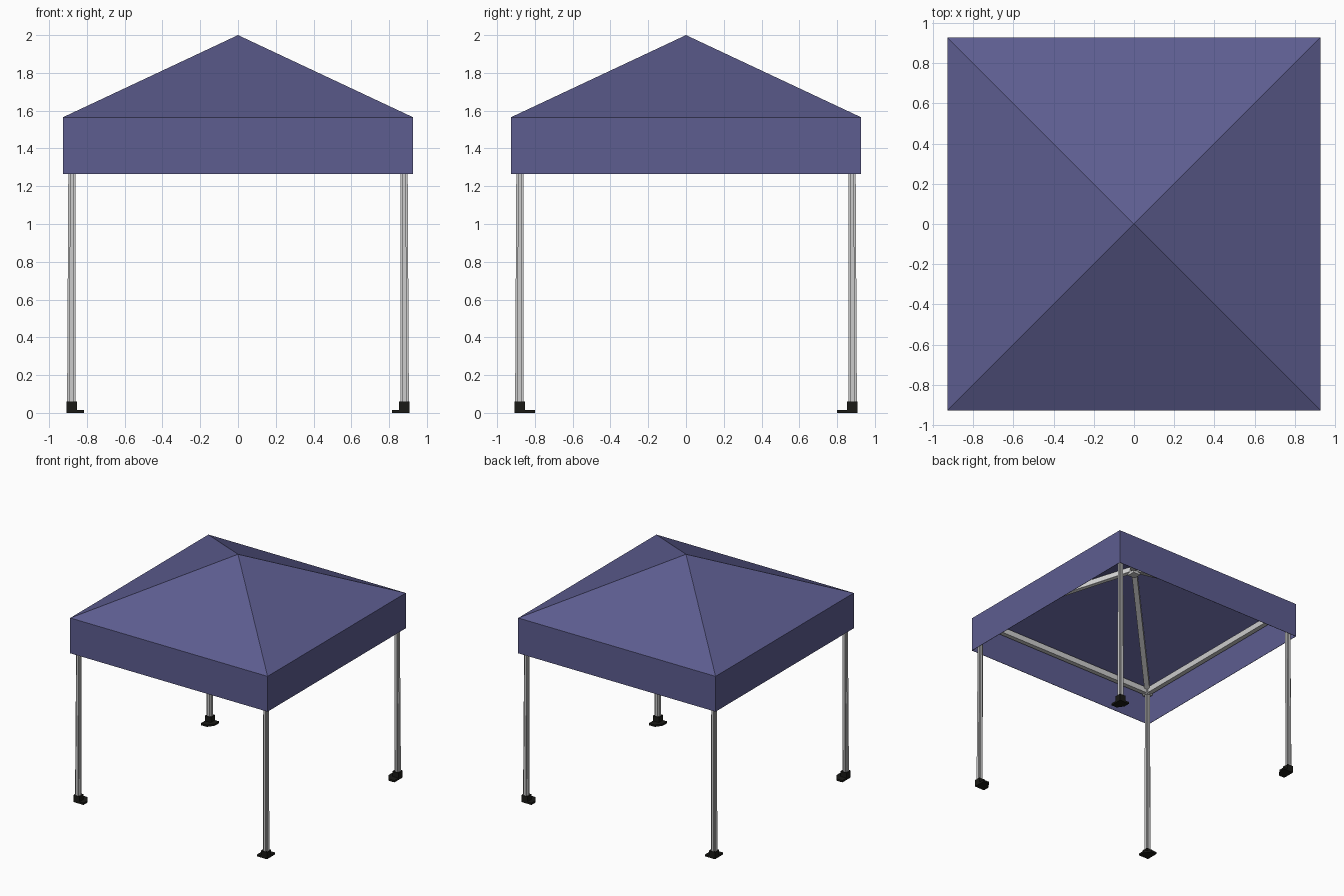
import bpy, bmesh
from mathutils import Vector

if "Cube" in bpy.data.objects:
    bpy.data.objects.remove(bpy.data.objects["Cube"])


def material(name, color):
    m = bpy.data.materials.new(name)
    m.diffuse_color = (*color, 1)
    m.use_nodes = True
    m.node_tree.nodes["Principled BSDF"].inputs["Base Color"].default_value = m.diffuse_color
    return m


NAVY = material("navy_fabric", (0.11, 0.11, 0.28))
BLACK = material("black_plastic", (0.01, 0.01, 0.008))


def finish(name, bm, mat=None, mirror=""):
    bmesh.ops.recalc_face_normals(bm, faces=bm.faces)
    me = bpy.data.meshes.new(name)
    bm.to_mesh(me)
    bm.free()
    ob = bpy.data.objects.new(name, me)
    bpy.context.collection.objects.link(ob)
    if mat:
        me.materials.append(mat)
    if mirror:
        mod = ob.modifiers.new("mirror", 'MIRROR')
        mod.use_axis = ('x' in mirror, 'y' in mirror, False)
        mod.use_mirror_merge = False
    return ob


def loft(name, bottom, top, z0, z1, mat=None, mirror="xy"):
    """Closed prism between two outlines with equal point counts."""
    bm = bmesh.new()
    a = [bm.verts.new((x, y, z0)) for x, y in bottom]
    b = [bm.verts.new((x, y, z1)) for x, y in top]
    n = len(a)
    bm.faces.new(a)
    bm.faces.new(b)
    for i in range(n):
        j = (i + 1) % n
        bm.faces.new((a[i], a[j], b[j], b[i]))
    return finish(name, bm, mat, mirror)


def square(lo, hi):
    return [(lo, lo), (hi, lo), (hi, hi), (lo, hi)]


def beam(name, p, q, width, height, mirror):
    """Rectangular tube running from p to q."""
    p, q = Vector(p), Vector(q)
    d = (q - p).normalized()
    side = d.cross(Vector((0, 0, 1))).normalized()
    up = side.cross(d)
    bm = bmesh.new()
    for end in (p, q):
        for s, u in ((-1, -1), (1, -1), (1, 1), (-1, 1)):
            bm.verts.new(end + side * s * width / 2 + up * u * height / 2)
    bmesh.ops.convex_hull(bm, input=bm.verts[:])
    bmesh.ops.dissolve_limit(bm, angle_limit=0.01, verts=bm.verts[:], edges=bm.edges[:])
    return finish(name, bm, None, mirror)


def fluted(lo, hi):
    """Square outline with a notch at every corner."""
    n = (hi - lo) * 0.24
    a, b = lo + n, hi - n
    return [(a, lo), (b, lo), (b, a), (hi, a), (hi, b), (b, b),
            (b, hi), (a, hi), (a, b), (lo, b), (lo, a), (a, a)]


# Fabric canopy: pyramid roof and hanging skirt, open underneath
R, EAVE, HEM, PEAK = 0.927, 1.565, 1.265, 2.0
bm = bmesh.new()
ring = square(-R, R)
hem = [bm.verts.new((x, y, HEM)) for x, y in ring]
eave = [bm.verts.new((x, y, EAVE)) for x, y in ring]
peak = bm.verts.new((0, 0, PEAK))
for i in range(4):
    j = (i + 1) % 4
    bm.faces.new((hem[i], hem[j], eave[j], eave[i]))
    bm.faces.new((eave[i], eave[j], peak))
canopy = finish("canopy", bm, NAVY)
thick = canopy.modifiers.new("thickness", 'SOLIDIFY')
thick.thickness = 0.004

# Fluted legs, slightly wider at the bottom on the outer side
loft("legs", fluted(0.86, 0.905), fluted(0.86, 0.897), 0.015, 1.53)

# Feet: socket block and base plate with clipped inner corner
loft("foot_sockets", square(0.853, 0.909), square(0.853, 0.909), 0, 0.06, BLACK)
plate = [(0.909, 0.909), (0.815, 0.909), (0.815, 0.853), (0.853, 0.8), (0.909, 0.8)]
loft("foot_plates", plate, plate, 0, 0.016, BLACK)

# Eave rails and corner brackets
E, Z = 0.88, 1.53
beam("side_rails", (E, -E, Z), (E, E, Z), 0.04, 0.05, "x")
beam("end_rails", (-E, E, Z), (E, E, Z), 0.04, 0.05, "y")
loft("corner_brackets", square(0.852, 0.907), square(0.852, 0.907), 1.495, 1.56)

# Hip rafters rising to the central hub
beam("rafters", (E, E, 1.545), (0.01, 0.01, 1.95), 0.042, 0.042, "xy")
loft("peak_hub", square(-0.035, 0.035), square(-0.035, 0.035), 1.9, 1.965, None, "")
